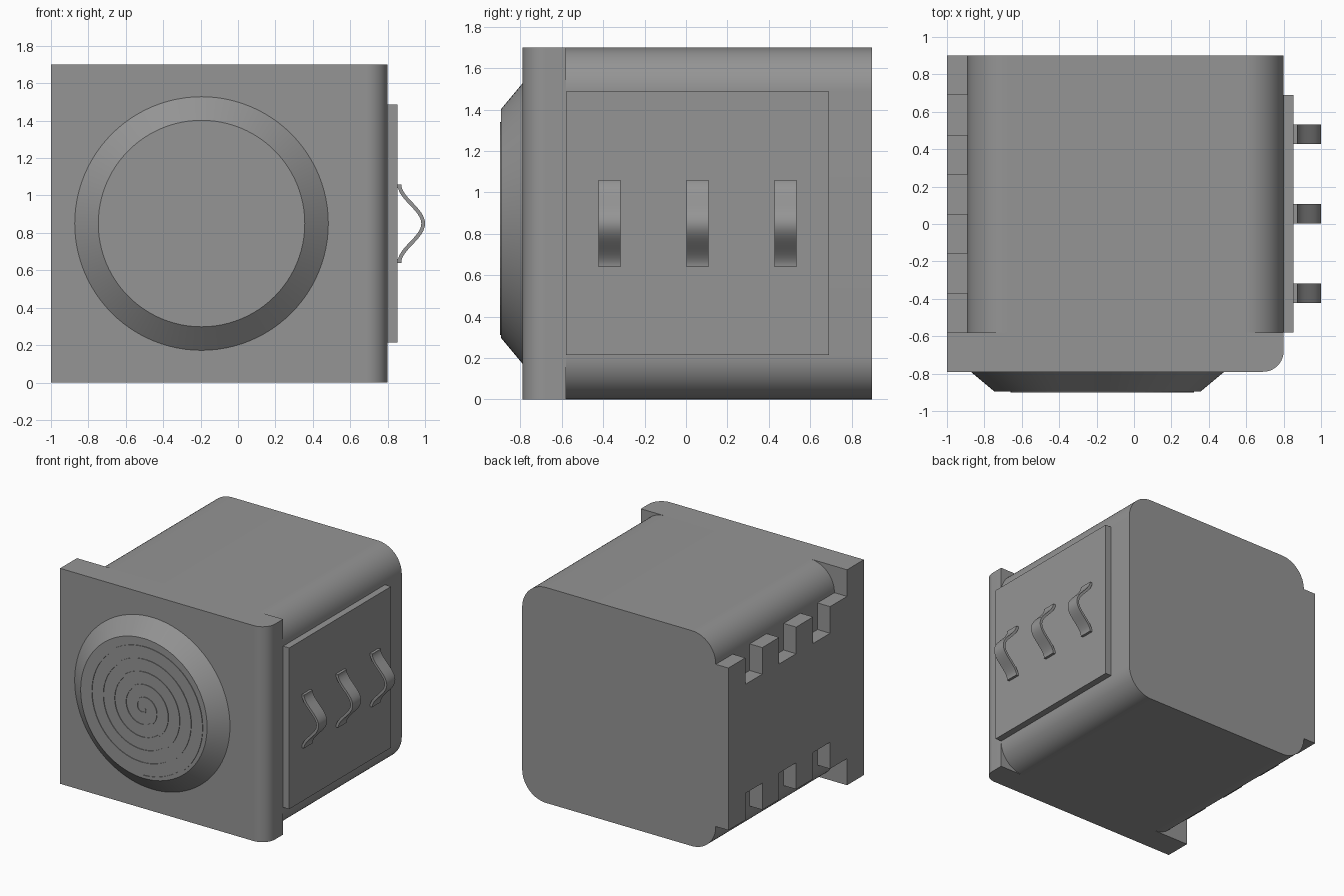
import bpy, bmesh, math
from mathutils import Vector

if "Cube" in bpy.data.objects:
    bpy.data.objects.remove(bpy.data.objects["Cube"])

# Dark grey plastic shared by every part
GREY = bpy.data.materials.new("dark_grey")
GREY.diffuse_color = (0.3, 0.3, 0.3, 1)
GREY.use_nodes = True
GREY.node_tree.nodes["Principled BSDF"].inputs["Base Color"].default_value = GREY.diffuse_color


def prism(name, pts, depth, smooth=True):
    """Extrude a closed 3D outline along the depth vector."""
    bm = bmesh.new()
    face = bm.faces.new([bm.verts.new(p) for p in pts])
    new = bmesh.ops.extrude_face_region(bm, geom=[face])["geom"]
    bmesh.ops.translate(bm, vec=depth, verts=[v for v in new if isinstance(v, bmesh.types.BMVert)])
    bmesh.ops.recalc_face_normals(bm, faces=bm.faces)
    me = bpy.data.meshes.new(name)
    bm.to_mesh(me)
    bm.free()
    me.materials.append(GREY)
    ob = bpy.data.objects.new(name, me)
    bpy.context.collection.objects.link(ob)
    if smooth:
        bpy.ops.object.select_all(action='DESELECT')
        ob.select_set(True)
        bpy.context.view_layer.objects.active = ob
        bpy.ops.object.shade_smooth_by_angle(angle=math.radians(30))
    return ob


def arc(cx, cy, r, a0, a1, n=16):
    return [(cx + r * math.cos(math.radians(a0 + (a1 - a0) * i / n)),
             cy + r * math.sin(math.radians(a0 + (a1 - a0) * i / n))) for i in range(n + 1)]


# Main body: rounded square block running front to back
R = 0.21
outline = (arc(0.8 - R, 1.7 - R, R, 0, 90) + arc(-0.89 + R, 1.7 - R, R, 90, 180)
           + arc(-0.89 + R, R, R, 180, 270) + arc(0.8 - R, R, R, 270, 360))
prism("body", [(x, -0.58, z) for x, z in outline], Vector((0, 1.48, 0)))

# Front plate with one rounded vertical edge
plate = [(-1, -0.58), (-1, -0.79)] + arc(0.69, -0.68, 0.11, 270, 360) + [(0.8, -0.58)]
prism("front_plate", [(x, y, 0) for x, y in plate], Vector((0, 0, 1.7)))

# Left plate with square teeth along its top and bottom edges
STEP = 1.48 / 7
top = []
for i in range(7):
    z = 1.49 if i % 2 == 0 else 1.28
    top += [(0.9 - i * STEP, z), (0.9 - (i + 1) * STEP, z)]
bottom = [(y, 1.7 - z) for y, z in reversed(top)]
prism("toothed_side", [(-1, y, z) for y, z in top + bottom], Vector((0.11, 0, 0)), False)

# Right contact pad
prism("contact_pad", [(0.8, -0.58, 0.215), (0.8, 0.69, 0.215), (0.8, 0.69, 1.487), (0.8, -0.58, 1.487)],
      Vector((0.053, 0, 0)), False)

# Three bowed spring contacts with small feet
N = 32
outer, inner = [], []
for i in range(N + 1):
    t = 2 * i / N - 1
    x, z = 0.863 + 0.127 * (1 + math.cos(math.pi * t)) / 2, 0.85 + 0.21 * t
    slope = -0.127 * math.pi / 2 * math.sin(math.pi * t) / 0.21
    n = Vector((1, -slope)).normalized() * 0.01
    outer.append((x + n.x, z + n.y))
    inner.append((x - n.x, z - n.y))
for k, y in enumerate((-0.37, 0.055, 0.48)):
    prism(f"spring_{k + 1}", [(x, y - 0.053, z) for x, z in outer + inner[::-1]], Vector((0, 0.106, 0)))
    for z in (0.64, 1.04):
        prism(f"spring_foot_{k + 1}", [(0.84, y - 0.053, z), (0.873, y - 0.053, z),
                                       (0.873, y - 0.053, z + 0.02), (0.84, y - 0.053, z + 0.02)],
              Vector((0, 0.106, 0)), False)

# Tapered round button on the front
CX, CZ = -0.195, 0.85
bpy.ops.mesh.primitive_cone_add(vertices=96, radius1=0.69, radius2=0.552, depth=0.115,
                                location=(CX, -0.8375, CZ), rotation=(math.pi / 2, 0, 0))
button = bpy.context.object
button.name = "button"
button.data.materials.append(GREY)
bpy.ops.object.shade_smooth_by_angle(angle=math.radians(30))

# Thin flat-topped spiral rib on the button face, built in short bars
COUNT = 320
edges = []
for i in range(COUNT + 1):
    turn = 0.2 + 5.3 * i / COUNT
    s, c = math.sin(math.tau * turn), math.cos(math.tau * turn)
    r = 0.1 * turn - 0.01
    edges.append([(CX + q * s, -0.89, CZ + q * c) for q in (r - 0.014, r)])
bm = bmesh.new()
rows = [[bm.verts.new(p) for p in e] for e in edges]
strip = [bm.faces.new((a[0], a[1], b[1], b[0])) for a, b in zip(rows, rows[1:])]
new = bmesh.ops.extrude_face_region(bm, geom=strip)["geom"]
bmesh.ops.translate(bm, vec=(0, -0.01, 0), verts=[v for v in new if isinstance(v, bmesh.types.BMVert)])
bmesh.ops.recalc_face_normals(bm, faces=bm.faces)
rib = bpy.data.meshes.new("spiral_rib")
bm.to_mesh(rib)
bm.free()
rib.materials.append(GREY)
bpy.context.collection.objects.link(bpy.data.objects.new("spiral_rib", rib))
